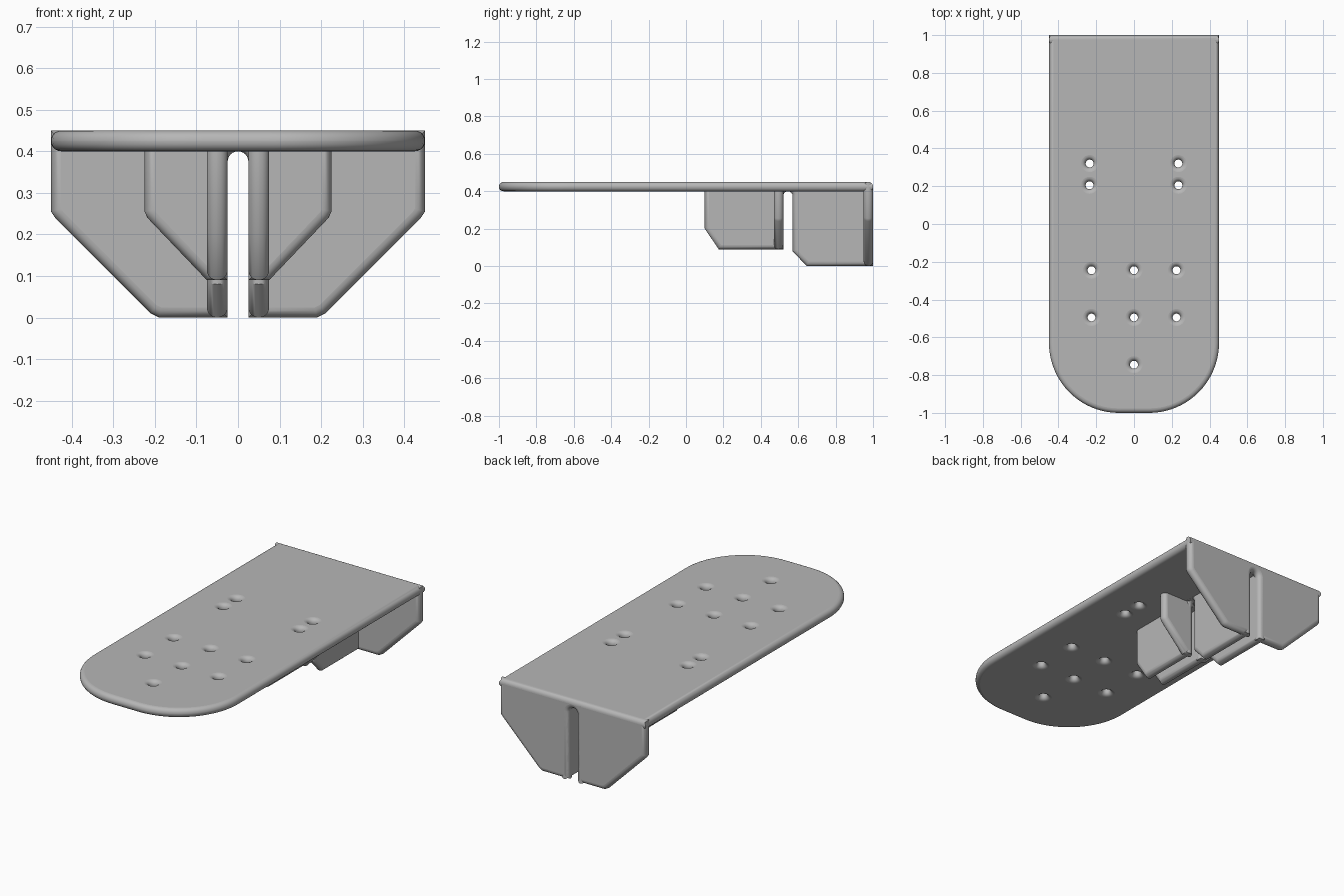
import bpy
from math import pi, sin, cos, radians

cube = bpy.data.objects.get("Cube")
if cube:
    bpy.data.objects.remove(cube, do_unlink=True)

THICK = 0.05      # sheet thickness
ROUND = 0.024     # rim rounding
HALF_SLOT = 0.025

grey = bpy.data.materials.new("plain grey")
grey.use_nodes = True
grey.diffuse_color = (0.47, 0.47, 0.47, 1)
grey.node_tree.nodes["Principled BSDF"].inputs["Base Color"].default_value = grey.diffuse_color


def arc(cx, cy, r, start, end, steps):
    """Points along a circular arc, angles in degrees."""
    angles = [radians(start + (end - start) * i / steps) for i in range(steps + 1)]
    return [(cx + r * cos(a), cy + r * sin(a)) for a in angles]


def sheet(name, loops, location, rotation):
    """Flat sheet with rounded rims; loops after the first are holes."""
    curve = bpy.data.curves.new(name, 'CURVE')
    curve.dimensions = '2D'
    curve.fill_mode = 'BOTH'
    curve.extrude = THICK / 2 - ROUND
    curve.bevel_depth = ROUND
    curve.bevel_resolution = 4
    curve.offset = -ROUND
    for loop in loops:
        spline = curve.splines.new('POLY')
        spline.points.add(len(loop) - 1)
        for point, (u, v) in zip(spline.points, loop):
            point.co = (u, v, 0, 1)
        spline.use_cyclic_u = True
    obj = bpy.data.objects.new(name, curve)
    bpy.context.collection.objects.link(obj)
    obj.location = location
    obj.rotation_euler = rotation
    bpy.ops.object.select_all(action='DESELECT')
    obj.select_set(True)
    bpy.context.view_layer.objects.active = obj
    bpy.ops.object.convert(target='MESH')
    obj = bpy.context.view_layer.objects.active
    obj.data.materials.clear()
    obj.data.materials.append(grey)
    bpy.ops.object.shade_smooth_by_angle(angle=radians(35))
    return obj


# Top plate with rounded front corners and drilled holes
W, R = 0.45, 0.37
outline = [(W, 1), (-W, 1)]
outline += arc(-W + R, -1 + R, R, 180, 270, 20)
outline += arc(W - R, -1 + R, R, 270, 360, 20)
centres = [(x, y) for x in (-0.235, 0.235) for y in (0.32, 0.205)]
centres += [(x, y) for x in (-0.225, 0, 0.225) for y in (-0.245, -0.495)]
centres.append((0, -0.745))
holes = [arc(x, y, 0.021, 0, 345, 23) for x, y in centres]
sheet("top_plate", [outline] + holes, (0, 0, 0.425), (0, 0, 0))


# Cross walls: mirrored outline with a round-topped centre slot
def cross_wall(name, y, top, right_side):
    bottom = right_side[-1][1]
    right = [(right_side[0][0], top)] + right_side + [(HALF_SLOT, bottom)]
    left = [(-x, z) for x, z in reversed(right)]
    slot = arc(0, 0.4 - HALF_SLOT, HALF_SLOT, 0, 180, 12)
    sheet(name, [right + slot + left], (0, y, 0), (pi / 2, 0, 0))


cross_wall("back_wall", 0.975, 0.45, [(W, 0.255), (0.44, 0.24), (0.21, 0.01), (0.19, 0)])
cross_wall("middle_wall", 0.495, 0.43, [(0.225, 0.255), (0.218, 0.24), (0.075, 0.09)])

# Two lengthwise webs beside the slot, each with its own notch
web = [(0.1, 0.43), (0.1, 0.2), (0.175, 0.09), (0.52, 0.09)]
web += arc(0.545, 0.4 - HALF_SLOT, HALF_SLOT, 180, 0, 12)
web += [(0.57, 0.08), (0.645, 0), (1, 0), (1, 0.43)]
for side, sign in (("left", 1), ("right", -1)):
    sheet(side + "_web", [web], (sign * 0.05, 0, 0), (pi / 2, 0, pi / 2))
